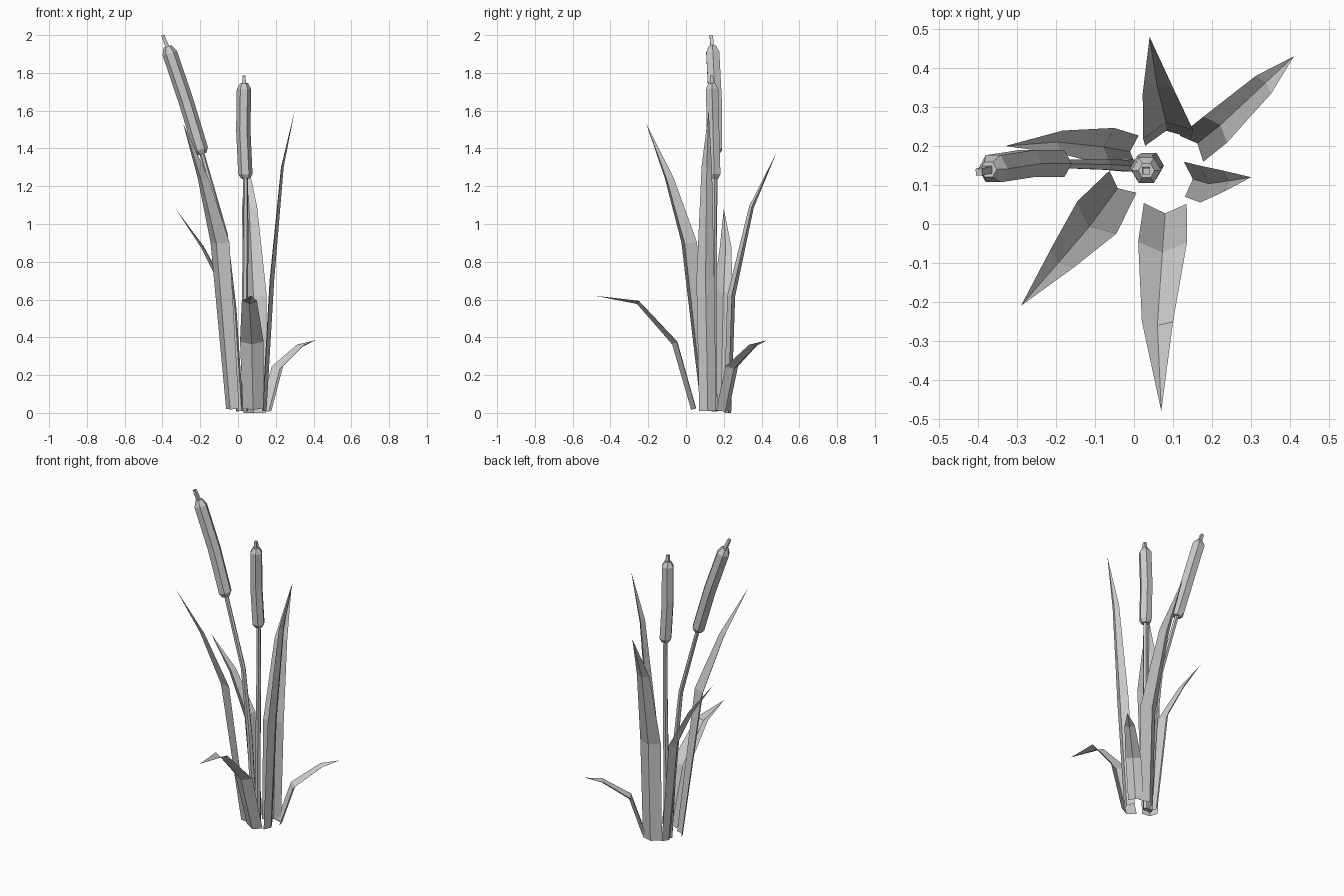
import bpy, math
from mathutils import Vector

if "Cube" in bpy.data.objects:
    bpy.data.objects.remove(bpy.data.objects["Cube"])


def make_object(name, verts, faces):
    mesh = bpy.data.meshes.new(name)
    mesh.from_pydata([tuple(v) for v in verts], [], faces)
    mesh.update()
    obj = bpy.data.objects.new(name, mesh)
    bpy.context.collection.objects.link(obj)
    return obj


def tangents(pts):
    return [(pts[min(i + 1, len(pts) - 1)] - pts[max(i - 1, 0)]).normalized()
            for i in range(len(pts))]


def leaf(name, path, widths):
    """Creased blade: V cross-section along a path, closing in a point."""
    pts = [Vector(p) for p in path]
    out = pts[-1] - pts[0]
    out.z = 0
    side = out.cross(Vector((0, 0, 1))).normalized()
    verts, faces = [], []
    for p, t, w in zip(pts[:-1], tangents(pts), widths):
        n = side.cross(t).normalized()
        if n.dot(out) < 0:
            n = -n
        fold = n * w * 0.12
        verts += [p - side * w / 2 - fold, p + fold, p + side * w / 2 - fold]
    for i in range(len(pts) - 2):
        for j in (0, 1):
            a = 3 * i + j
            faces.append((a, a + 1, a + 4, a + 3))
    verts.append(pts[-1])
    tip, last = len(verts) - 1, len(verts) - 4
    faces += [(last, last + 1, tip), (last + 1, last + 2, tip)]
    return make_object(name, verts, faces)


def tube(name, path, radii, sides=6):
    """Faceted capped tube with a radius at every path point."""
    pts = [Vector(p) for p in path]
    axis = (pts[-1] - pts[0]).normalized()
    u = Vector((0, 1, 0))
    u = (u - axis * u.dot(axis)).normalized()
    v = axis.cross(u)
    verts, faces = [], []
    for p, r in zip(pts, radii):
        for k in range(sides):
            a = 2 * math.pi * (k + 0.5) / sides
            verts.append(p + r * (u * math.cos(a) + v * math.sin(a)))
    for i in range(len(pts) - 1):
        for k in range(sides):
            a, b = i * sides + k, i * sides + (k + 1) % sides
            faces.append((a, b, b + sides, a + sides))
    n = len(verts)
    faces += [tuple(reversed(range(sides))), tuple(range(n - sides, n))]
    return make_object(name, verts, faces)


def cattail(name, stem, mid, top, tip, r):
    """Stem, bowed seed head and the short spike above it."""
    low, mid, top, tip = Vector(stem[-1]), Vector(mid), Vector(top), Vector(tip)
    tube(name + "_stem", stem, [0.018, 0.017, 0.015, 0.013])
    head = [low, low.lerp(mid, 0.09), mid, top.lerp(mid, 0.12), top]
    tube(name + "_head", head, [r * 0.6, r, r, r, r * 0.55])
    tube(name + "_spike", [top.lerp(mid, 0.05), tip], [0.014, 0.012], 4)


# Leaves fanned around the clump
leaf("back_leaf", [(0.085, 0.225, 0.0), (0.085, 0.245, 0.62),
                   (0.06, 0.35, 1.09), (0.04, 0.48, 1.38)], [0.12, 0.13, 0.08])
leaf("low_right_leaf", [(0.155, 0.2, 0.01), (0.215, 0.248, 0.24),
                        (0.335, 0.36, 0.355), (0.41, 0.43, 0.385)], [0.09, 0.09, 0.06])
leaf("right_leaf", [(0.14, 0.115, 0.01), (0.18, 0.103, 0.7),
                    (0.235, 0.11, 1.3), (0.30, 0.12, 1.6)], [0.09, 0.095, 0.055])
leaf("front_leaf", [(0.08, 0.04, 0.02), (0.073, -0.06, 0.37),
                    (0.06, -0.255, 0.585), (0.07, -0.48, 0.62)], [0.11, 0.125, 0.08])
leaf("left_leaf", [(-0.035, 0.1, 0.02), (-0.105, 0.005, 0.9),
                   (-0.19, -0.095, 1.24), (-0.29, -0.21, 1.53)], [0.09, 0.13, 0.075])
leaf("back_left_leaf", [(0.0, 0.185, 0.01), (-0.065, 0.197, 0.64),
                        (-0.19, 0.21, 0.88), (-0.33, 0.2, 1.08)], [0.085, 0.1, 0.06])

# Two cattails: one leaning left, one upright
cattail("leaning", [(0.01, 0.15, 0.01), (-0.025, 0.15, 0.55), (-0.07, 0.152, 0.95),
                    (-0.19, 0.155, 1.37)],
        (-0.275, 0.155, 1.65), (-0.373, 0.14, 1.94), (-0.398, 0.133, 1.998), 0.04)
cattail("upright", [(0.035, 0.15, 0.01), (0.035, 0.15, 0.45), (0.04, 0.15, 0.9),
                    (0.04, 0.15, 1.24)],
        (0.028, 0.143, 1.5), (0.032, 0.137, 1.745), (0.032, 0.135, 1.785), 0.038)
